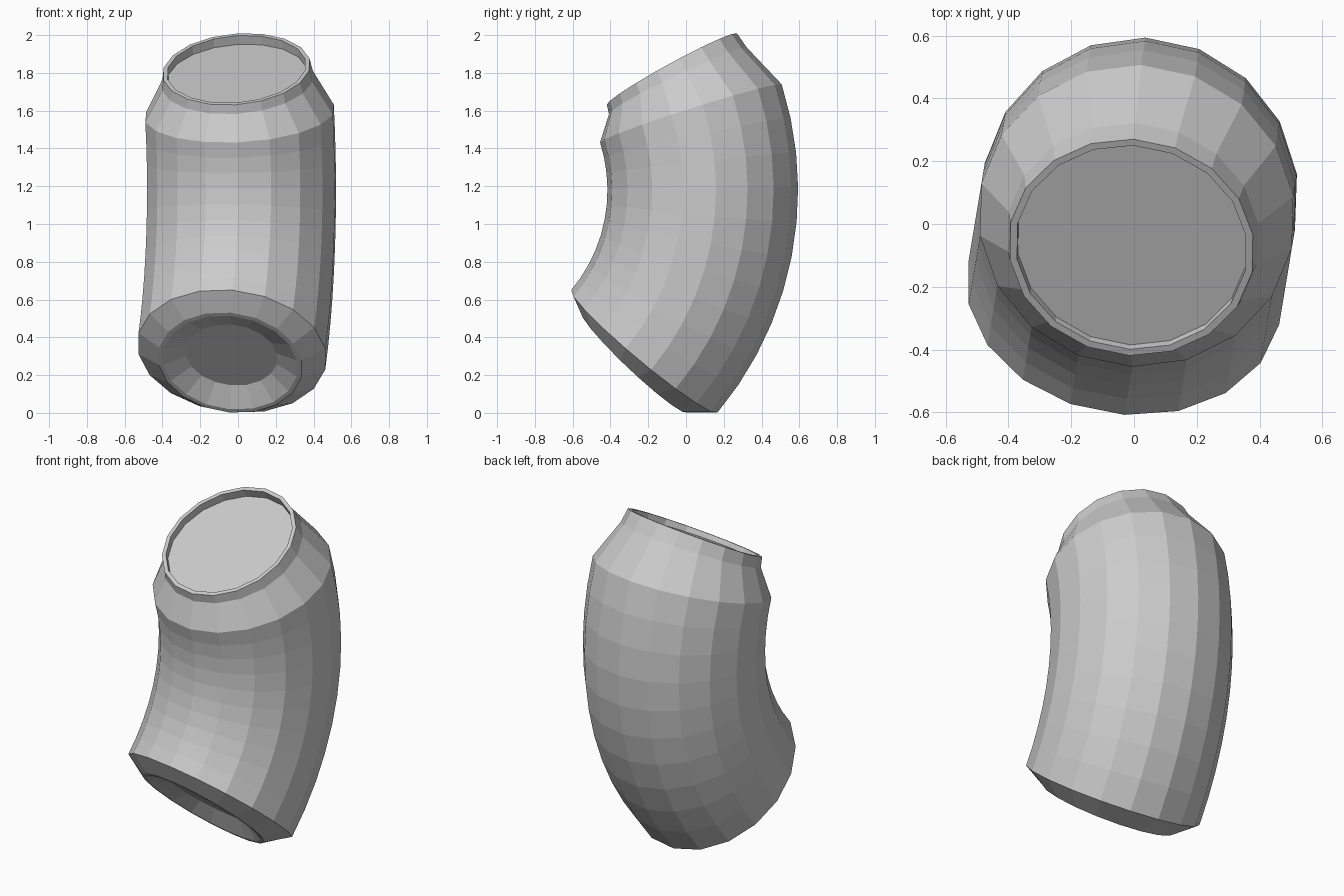
import bpy, bmesh
from math import sin, cos, radians
from mathutils import Vector

if "Cube" in bpy.data.objects:
    bpy.data.objects.remove(bpy.data.objects["Cube"], do_unlink=True)

SIDES = 18
BEND_RADIUS = 1.32
YAW = radians(80.6)      # heading of the outside of the bend
PHASE = radians(7.4)     # turn of the ring corners
RADIAL = Vector((cos(YAW), sin(YAW), 0))
ACROSS = Vector((-sin(YAW), cos(YAW), 0))
UP = Vector((0, 0, 1))
BEND_CENTRE = RADIAL * -1.23 + UP * 1.18 + Vector((0.004, 0, 0))

grey = bpy.data.materials.new("plain_grey")
grey.use_nodes = True
grey.diffuse_color = (0.6, 0.6, 0.6, 1)
grey.node_tree.nodes["Principled BSDF"].inputs["Base Color"].default_value = (0.6, 0.6, 0.6, 1)


def ring(bm, bend, radius):
    """Ring of corners at an angle along the bend."""
    a = radians(bend)
    out = RADIAL * cos(a) + UP * sin(a)
    centre = BEND_CENTRE + out * BEND_RADIUS
    turns = [PHASE + radians(360 * k / SIDES) for k in range(SIDES)]
    return [bm.verts.new(centre + (out * cos(t) + ACROSS * sin(t)) * radius) for t in turns]


def swept_part(name, stations, cap=None):
    """Skin rings given as (bend angle, radius), bottom to top."""
    bm = bmesh.new()
    rings = [ring(bm, *s) for s in stations]
    for low, high in zip(rings, rings[1:]):
        for i in range(SIDES):
            j = (i + 1) % SIDES
            bm.faces.new((low[i], low[j], high[j], high[i]))
    if cap == "top":
        bm.faces.new(rings[-1])
    elif cap == "bottom":
        bm.faces.new(rings[0][::-1])
    mesh = bpy.data.meshes.new(name)
    bm.to_mesh(mesh)
    bm.free()
    mesh.materials.append(grey)
    obj = bpy.data.objects.new(name, mesh)
    bpy.context.collection.objects.link(obj)


# Bent main tube
START, END, STEPS = -40.3, 17.9, 10
swept_part("tube_body", [(START + (END - START) * k / STEPS, 0.505) for k in range(STEPS + 1)])

# Chamfered lower end with a funnel-shaped recess
swept_part("lower_end", [(-41.4, 0.245), (-43.8, 0.36), (-43.8, 0.385), (START, 0.505)], "bottom")

# Tapered shoulder, narrow lip and sunken lid
swept_part("upper_neck", [(END, 0.505), (26, 0.405), (29, 0.393), (29, 0.37), (27.2, 0.37)], "top")
